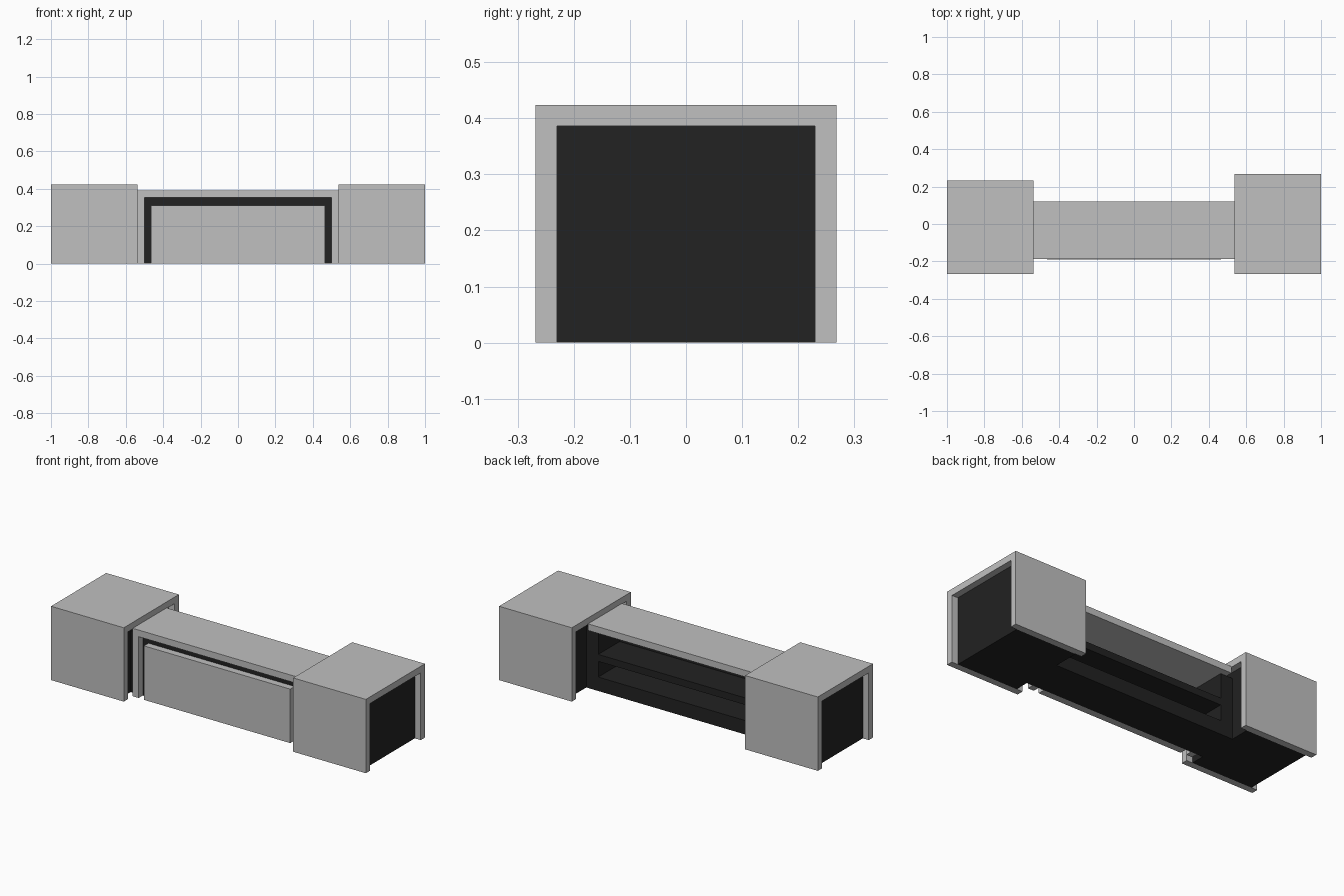
import bpy
import bmesh
from mathutils import Vector

cube = bpy.data.objects.get("Cube")
if cube:
    bpy.data.objects.remove(cube, do_unlink=True)


def make_material(name, value):
    mat = bpy.data.materials.new(name)
    mat.use_nodes = True
    colour = (value, value, value, 1)
    mat.diffuse_color = colour
    mat.node_tree.nodes["Principled BSDF"].inputs["Base Color"].default_value = colour
    return mat


LIGHT = make_material("light grey", 0.527)
DARK = make_material("charcoal", 0.016)


def build(name, mat, boxes):
    """One object made of boxes, each given as x, y and z ranges."""
    bm = bmesh.new()
    for ranges in boxes:
        low, high = (Vector(c) for c in zip(*ranges))
        verts = bmesh.ops.create_cube(bm, size=1)["verts"]
        for v in verts:
            v.co = Vector(l + (h - l) * (c + 0.5) for l, h, c in zip(low, high, v.co))
    mesh = bpy.data.meshes.new(name)
    bm.to_mesh(mesh)
    bm.free()
    mesh.materials.append(mat)
    obj = bpy.data.objects.new(name, mesh)
    bpy.context.collection.objects.link(obj)
    return obj


def build_arch(name, mat, profile, axis_range, along_x):
    """Inverted U profile, extruded along x or y."""
    bm = bmesh.new()
    start, end = axis_range
    place = (lambda p, d: (d, p[0], p[1])) if along_x else (lambda p, d: (p[0], d, p[1]))
    face = bm.faces.new([bm.verts.new(place(p, start)) for p in profile])
    out = bmesh.ops.extrude_face_region(bm, geom=[face])["geom"]
    shift = Vector(place((0, 0), end - start))
    bmesh.ops.translate(bm, vec=shift, verts=[g for g in out if isinstance(g, bmesh.types.BMVert)])
    bmesh.ops.recalc_face_normals(bm, faces=bm.faces)
    mesh = bpy.data.meshes.new(name)
    bm.to_mesh(mesh)
    bm.free()
    mesh.materials.append(mat)
    obj = bpy.data.objects.new(name, mesh)
    bpy.context.collection.objects.link(obj)


def arch(a, b, top, t):
    return [(a, 0), (a, top), (b, top), (b, 0),
            (b - t, 0), (b - t, top - t), (a + t, top - t), (a + t, 0)]


T = 0.038                      # board thickness
INNER, OUTER = 0.538, 1.0      # end units
FRONT = -0.268

# End units: a light shell around a recessed dark box
for side, sign, back in (("left", 1, 0.268), ("right", -1, 0.232)):
    xs = sorted((sign * INNER, sign * OUTER))
    build_arch(side + "_shell", LIGHT, arch(FRONT, back, 0.424, T), xs, True)
    build(side + "_core", DARK, [((xs[0] + T, xs[1] - T), (FRONT + T, back - T), (0, 0.424 - T))])

# Central top board and shallow front frame
SLAB_TOP, GAP = 0.39, 0.5
BODY_FRONT, BODY_BACK = -0.15, 0.082
build_arch("front_frame", LIGHT, arch(-INNER, INNER, SLAB_TOP, T), (-0.187, BODY_FRONT), False)
build("top_board", LIGHT, [((-INNER, INNER), (BODY_FRONT, 0.12), (SLAB_TOP - T, SLAB_TOP))])

# Front panel
build("front_panel", LIGHT, [((-0.465, 0.465), (-0.19, BODY_FRONT), (0, 0.31))])

# Dark cabinet with two shelves open at the back
UNDER = SLAB_TOP - T
depth = (BODY_FRONT, BODY_BACK)
inside = (-GAP, GAP)
build("cabinet_body", DARK, [
    ((GAP, INNER + T), depth, (0, UNDER)),
    ((-INNER - T, -GAP), depth, (0, UNDER)),
    (inside, (BODY_FRONT, BODY_FRONT + T), (0, UNDER)),
    (inside, (BODY_FRONT + T, BODY_BACK), (0, 0.08)),
    (inside, (BODY_FRONT + T, BODY_BACK), (0.17, 0.21)),
])
